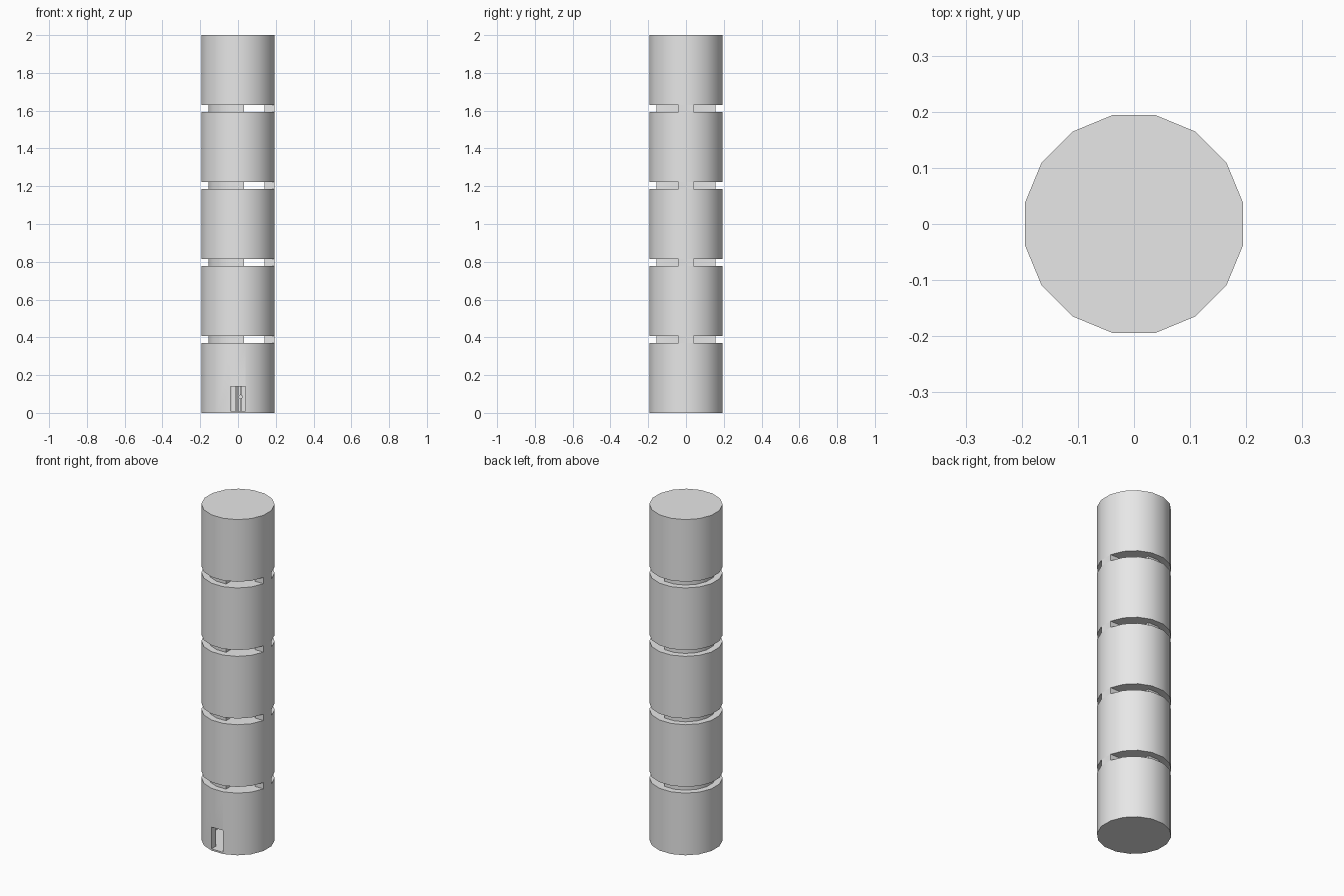
import bpy, bmesh, math
from mathutils import Matrix

if "Cube" in bpy.data.objects:
    bpy.data.objects.remove(bpy.data.objects["Cube"])

grey = bpy.data.materials.new("light_grey")
grey.use_nodes = True
colour = (0.8, 0.8, 0.8, 1)
grey.diffuse_color = colour
grey.node_tree.nodes["Principled BSDF"].inputs["Base Color"].default_value = colour

SIDES = 16
APOTHEM = 0.194                      # distance from axis to a flat side
HALF = APOTHEM * math.tan(math.pi / SIDES)
INNER = 0.81                         # core size relative to the drums
FLOORS = 5
GAP = 0.037
DRUM = (2 - GAP * (FLOORS - 1)) / FLOORS
PITCH = DRUM + GAP


def finish(name, bm, smooth=False):
    mesh = bpy.data.meshes.new(name)
    bmesh.ops.recalc_face_normals(bm, faces=bm.faces)
    bm.to_mesh(mesh)
    bm.free()
    obj = bpy.data.objects.new(name, mesh)
    bpy.context.collection.objects.link(obj)
    mesh.materials.append(grey)
    if smooth:
        bpy.context.view_layer.objects.active = obj
        obj.select_set(True)
        bpy.ops.object.shade_smooth_by_angle(angle=math.radians(30))
        obj.select_set(False)
    return obj


def prism(bm, scale, low, high):
    radius = scale * APOTHEM / math.cos(math.pi / SIDES)
    turn = Matrix.Rotation(math.pi / SIDES, 4, "Z")
    place = Matrix.Translation((0, 0, (low + high) / 2)) @ turn
    bmesh.ops.create_cone(bm, cap_ends=True, segments=SIDES, radius1=radius,
                          radius2=radius, depth=high - low, matrix=place)


def box(name, x, y, z):
    bm = bmesh.new()
    spans = (x, y, z)
    centre = Matrix.Translation([(a + b) / 2 for a, b in spans])
    size = Matrix.Diagonal([b - a for a, b in spans] + [1])
    bmesh.ops.create_cube(bm, size=1, matrix=centre @ size)
    return finish(name, bm)


def cut(target, cutter):
    mod = target.modifiers.new("cut", "BOOLEAN")
    mod.object = cutter
    mod.solver = "EXACT"
    cutter.hide_render = True
    cutter.hide_set(True)
    bpy.context.view_layer.objects.active = target
    bpy.ops.object.modifier_apply(modifier=mod.name)
    bpy.data.objects.remove(cutter)


# Five drums stacked with narrow openings between them
drums = []
for i in range(FLOORS):
    bm = bmesh.new()
    prism(bm, 1, i * PITCH, i * PITCH + DRUM)
    drums.append(finish(f"drum_{i + 1}", bm, smooth=True))

# Hollow ground room with a doorway on the front
bm = bmesh.new()
prism(bm, INNER, 0.01, DRUM - 0.02)
cut(drums[0], finish("room_cutter", bm))
cut(drums[0], box("door_cutter", (-HALF, HALF), (-0.25, -0.1), (0.01, 0.14)))

# Each opening holds an open-sided core and one pillar on the left
for i in range(FLOORS - 1):
    low = i * PITCH + DRUM
    high = low + GAP
    bm = bmesh.new()
    prism(bm, INNER, low, high)
    cut_plane = bmesh.ops.bisect_plane(
        bm, geom=bm.verts[:] + bm.edges[:] + bm.faces[:],
        plane_co=(HALF * INNER, 0, 0), plane_no=(1, 0, 0), clear_outer=True)
    rim = [e for e in cut_plane["geom_cut"] if isinstance(e, bmesh.types.BMEdge)]
    bmesh.ops.contextual_create(bm, geom=rim)
    finish(f"core_{i + 1}", bm, smooth=True)
    box(f"pillar_{i + 1}", (0.14, APOTHEM), (-HALF, HALF), (low, high))

# Slim lift rails and a round lever inside the ground room
for name, x in (("left_rail", -0.012), ("middle_rail", 0), ("right_rail", 0.016)):
    box(name, (x - 0.004, x + 0.004), (0, 0.008), (0.01, DRUM - 0.02))
bm = bmesh.new()
lever = Matrix.Translation((0.013, -0.004, 0.085)) @ Matrix.Rotation(math.pi / 2, 4, "X")
bmesh.ops.create_cone(bm, cap_ends=True, segments=12, radius1=0.012,
                      radius2=0.012, depth=0.008, matrix=lever)
finish("lever", bm, smooth=True)
